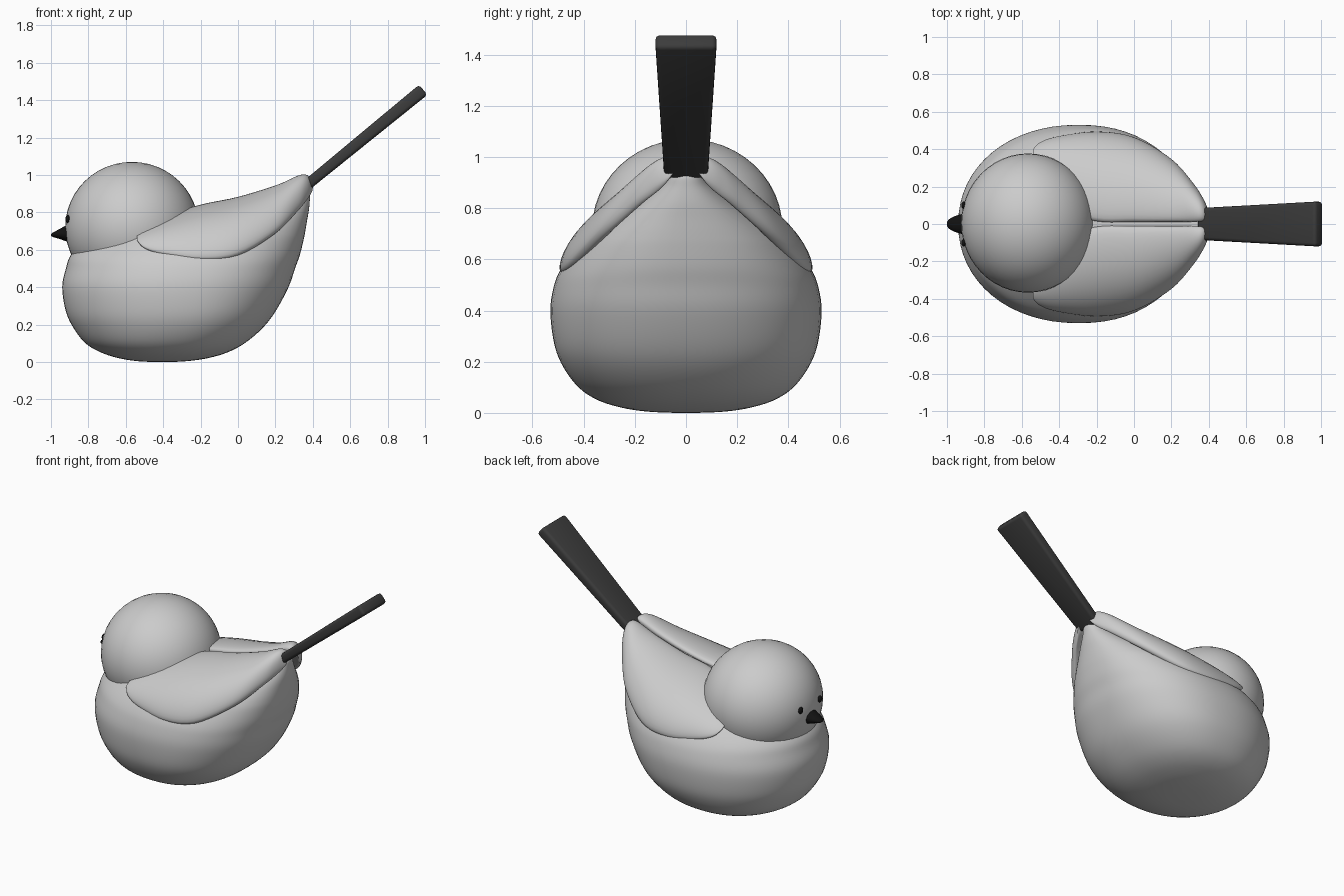
import bpy, bmesh
from math import sin, cos, pi, radians
from mathutils import Vector, Matrix

if "Cube" in bpy.data.objects:
    bpy.data.objects.remove(bpy.data.objects["Cube"])


def material(name, v):
    m = bpy.data.materials.new(name)
    m.diffuse_color = (v, v, v, 1)
    m.use_nodes = True
    m.node_tree.nodes["Principled BSDF"].inputs["Base Color"].default_value = m.diffuse_color
    return m


def finish(name, bm, mat=None, angle=50):
    bmesh.ops.recalc_face_normals(bm, faces=bm.faces)
    me = bpy.data.meshes.new(name)
    bm.to_mesh(me)
    bm.free()
    ob = bpy.data.objects.new(name, me)
    bpy.context.collection.objects.link(ob)
    if mat:
        me.materials.append(mat)
    bpy.ops.object.select_all(action='DESELECT')
    ob.select_set(True)
    bpy.context.view_layer.objects.active = ob
    bpy.ops.object.shade_smooth_by_angle(angle=radians(angle))
    return ob


def smooth_rows(rows, steps=5):
    """Catmull-Rom interpolation between parameter rows."""
    out = []
    n = len(rows)
    for i in range(n - 1):
        p = [rows[max(0, min(n - 1, i + k))] for k in (-1, 0, 1, 2)]
        for s in range(steps):
            t = s / steps
            out.append([0.5 * (2 * b + (c - a) * t + (2 * a - 5 * b + 4 * c - d) * t * t
                               + (3 * b - a - 3 * c + d) * t ** 3) for a, b, c, d in zip(*p)])
    return out + [list(rows[-1])]


def power(v, e):
    return abs(v) ** e * (1 if v >= 0 else -1)


def loft(name, rings, mat=None, angle=50):
    bm = bmesh.new()
    vs = [[bm.verts.new(p) for p in r] for r in rings]
    n = len(vs[0])
    for a, b in zip(vs, vs[1:]):
        for i in range(n):
            j = (i + 1) % n
            bm.faces.new((a[i], a[j], b[j], b[i]))
    bm.faces.new(vs[0])
    bm.faces.new(vs[-1])
    return finish(name, bm, mat, angle)


def ellipsoid(name, loc, radii, mat=None, seg=48):
    bm = bmesh.new()
    bmesh.ops.create_uvsphere(bm, u_segments=seg, v_segments=seg // 2, radius=1,
                              matrix=Matrix.LocRotScale(Vector(loc), None, Vector(radii)))
    return finish(name, bm, mat)


def mirror_y(ob):
    ob.modifiers.new("mirror", 'MIRROR').use_axis = (False, True, False)


dark = material("dark_grey", 0.045)
black = material("black", 0.006)

# Body: horizontal rings (z, front x, back x, half width, x of widest point)
body_rows = [
    (0, -.45, -.36, .04, -.4), (.005, -.54, -.27, .15, -.4), (.02, -.635, -.165, .25, -.39),
    (.05, -.73, -.06, .345, -.38), (.1, -.815, .035, .42, -.36), (.18, -.878, .13, .48, -.33),
    (.27, -.92, .2, .515, -.31), (.4, -.94, .27, .53, -.3), (.5, -.92, .305, .515, -.28),
    (.57, -.895, .33, .485, -.26), (.65, -.82, .35, .43, -.22), (.7, -.74, .36, .385, -.2),
    (.76, -.5, .37, .3, -.1), (.82, -.17, .38, .2, .05), (.88, .12, .385, .11, .2),
    (.92, .26, .388, .06, .31), (.935, .31, .38, .02, .35)]
rings = []
for z, xf, xb, w, cx in smooth_rows(body_rows):
    ring = []
    for k in range(64):
        a = 2 * pi * k / 64
        reach, e = (xb - cx, .87) if cos(a) > 0 else (cx - xf, .95)
        ring.append((cx + reach * power(cos(a), e), w * power(sin(a), e), max(z, 0)))
    rings.append(ring)
loft("body", rings)

# Head
ellipsoid("head", (-.567, .005, .72), (.357, .372, .35))

# Wings: sections (x, inner yz, control yz, outer yz, half thickness)
wing_rows = [
    (-.54, .33, .68, .36, .675, .4, .65, .004), (-.5, .22, .71, .37, .70, .435, .61, .018),
    (-.4, .08, .765, .39, .735, .462, .575, .032), (-.2, .015, .82, .385, .785, .482, .545, .045),
    (0, .012, .86, .355, .825, .45, .57, .048), (.2, .012, .92, .24, .895, .335, .69, .046),
    (.32, .012, .96, .13, .98, .2, .81, .043), (.37, .018, .968, .09, .985, .12, .87, .035),
    (.395, .03, .95, .06, .96, .075, .91, .012), (.4, .045, .94, .05, .945, .06, .93, .004)]
rings = []
for x, iy, iz, cy, cz, oy, oz, th in smooth_rows(wing_rows):
    i, c, o = Vector((iy, iz)), Vector((cy, cz)), Vector((oy, oz))
    ring = []
    for k in range(40):
        a = 2 * pi * k / 40
        s = (1 - cos(a)) / 2
        mid = i * (1 - s) ** 2 + c * 2 * s * (1 - s) + o * s * s
        tan = ((c - i) * (1 - s) + (o - c) * s).normalized()
        off = th * power(sin(a), .75)
        ring.append((x, max(.006, mid.x - tan.y * off), mid.y + tan.x * off))
    rings.append(ring)
mirror_y(loft("wings", rings, angle=80))

# Tail: tapered flat bar, tilted upward
bm = bmesh.new()
bmesh.ops.create_cube(bm, size=1)
for v in bm.verts:
    far = v.co.x > 0
    v.co = Vector((.825 if far else 0, v.co.y * (.24 if far else .17), v.co.z * (.07 if far else .056)))
bmesh.ops.bevel(bm, geom=bm.edges[:], offset=.018, segments=3, profile=.5, affect='EDGES')
bm.transform(Matrix.Translation((.352, 0, .933)) @ Matrix.Rotation(radians(-39.3), 4, 'Y'))
finish("tail", bm, dark)

# Beak: elliptical sections (x, half width, half height, centre z)
rings = [[(x, ry * cos(2 * pi * k / 24), z + rz * sin(2 * pi * k / 24)) for k in range(24)]
         for x, ry, rz, z in [(-.88, .062, .055, .69), (-.92, .054, .042, .688), (-.96, .042, .024, .684),
                              (-.99, .025, .012, .68), (-1, .01, .004, .679)]]
loft("beak", rings, black)

# Eyes
mirror_y(ellipsoid("eyes", (-.911, .1, .765), (.012, .02, .021), black, 24))
